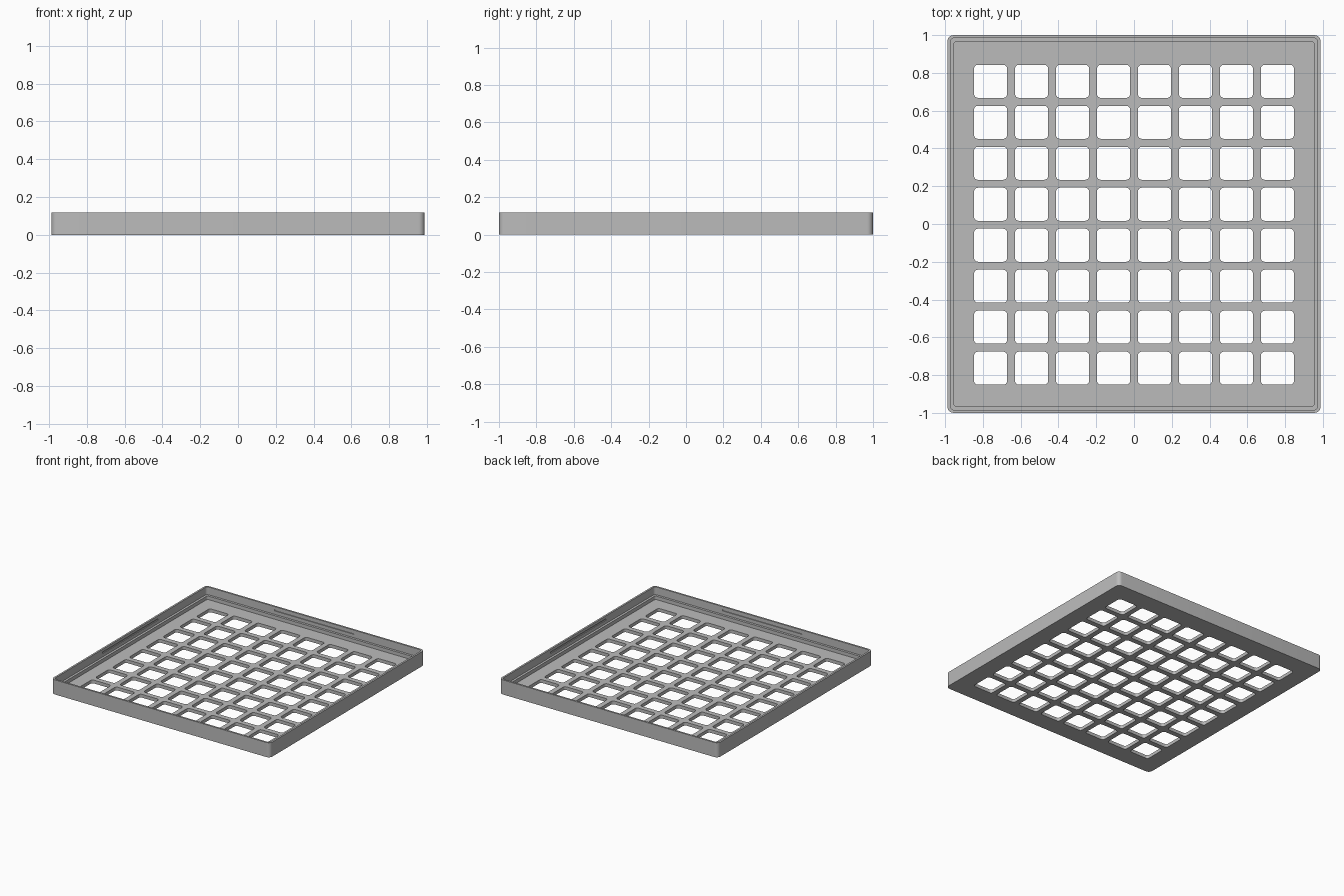
import bpy, bmesh, math

cube = bpy.data.objects.get("Cube")
if cube:
    bpy.data.objects.remove(cube, do_unlink=True)

HX, HY, HEIGHT = 0.988, 1.0, 0.119     # half sizes and height of the tray
FLOOR, LEDGE = 0.027, 0.056            # heights of the floor and the ledge
PITCH, HOLE, COUNT = 0.217, 0.0875, 8  # window spacing, half size, per row

grey = bpy.data.materials.new("plain grey")
grey.use_nodes = True
colour = (0.5, 0.5, 0.5, 1)
grey.diffuse_color = colour
grey.node_tree.nodes["Principled BSDF"].inputs["Base Color"].default_value = colour


def add_block(bm, cx, cy, hx, hy, z0, z1, radius=0.0, steps=6):
    """Upright block with rounded vertical corners."""
    pts = []
    for i, (sx, sy) in enumerate([(1, 1), (-1, 1), (-1, -1), (1, -1)]):
        for k in range(steps + 1 if radius else 1):
            a = math.pi / 2 * (i + k / steps)
            pts.append((cx + sx * (hx - radius) + radius * math.cos(a),
                        cy + sy * (hy - radius) + radius * math.sin(a)))
    low = [bm.verts.new((x, y, z0)) for x, y in pts]
    high = [bm.verts.new((x, y, z1)) for x, y in pts]
    bm.faces.new(low[::-1])
    bm.faces.new(high)
    for i in range(len(pts)):
        j = (i + 1) % len(pts)
        bm.faces.new((low[i], low[j], high[j], high[i]))


def make(name, blocks):
    bm = bmesh.new()
    for b in blocks:
        add_block(bm, *b)
    mesh = bpy.data.meshes.new(name)
    bm.to_mesh(mesh)
    bm.free()
    mesh.materials.append(grey)
    obj = bpy.data.objects.new(name, mesh)
    bpy.context.collection.objects.link(obj)
    return obj


# Solid tray body
tray = make("tray", [(0, 0, HX, HY, 0, HEIGHT, 0.032)])

# Stepped recess: thin upper wall, then a ledge above the floor
upper = make("upper_recess_cutter",
             [(0, 0, HX - 0.015, HY - 0.015, LEDGE, 0.3, 0.022)])
lower = make("lower_recess_cutter",
             [(0, 0, HX - 0.034, HY - 0.034, FLOOR, 0.2, 0.016)])

# Grid of rounded windows through the floor
offsets = [(i - (COUNT - 1) / 2) * PITCH for i in range(COUNT)]
windows = make("window_cutter", [(x, y - 0.004, HOLE, HOLE, -0.1, 0.1, 0.02, 4)
                                 for x in offsets for y in offsets])

# Snap grooves in the middle of each inner wall
grooves = make("groove_cutter",
               [(s * (HX - 0.016), 0, 0.008, 0.36, 0.084, 0.096) for s in (-1, 1)] +
               [(0, s * (HY - 0.016), 0.36, 0.008, 0.084, 0.096) for s in (-1, 1)])

bpy.ops.object.select_all(action='DESELECT')
tray.select_set(True)
bpy.context.view_layer.objects.active = tray
for cutter in (upper, lower, windows, grooves):
    cutter.hide_render = True
    mod = tray.modifiers.new(cutter.name, 'BOOLEAN')
    mod.operation = 'DIFFERENCE'
    mod.solver = 'EXACT'
    mod.object = cutter
    bpy.ops.object.modifier_apply(modifier=mod.name)
    bpy.data.objects.remove(cutter, do_unlink=True)

bpy.ops.object.shade_smooth_by_angle(angle=math.radians(30))
